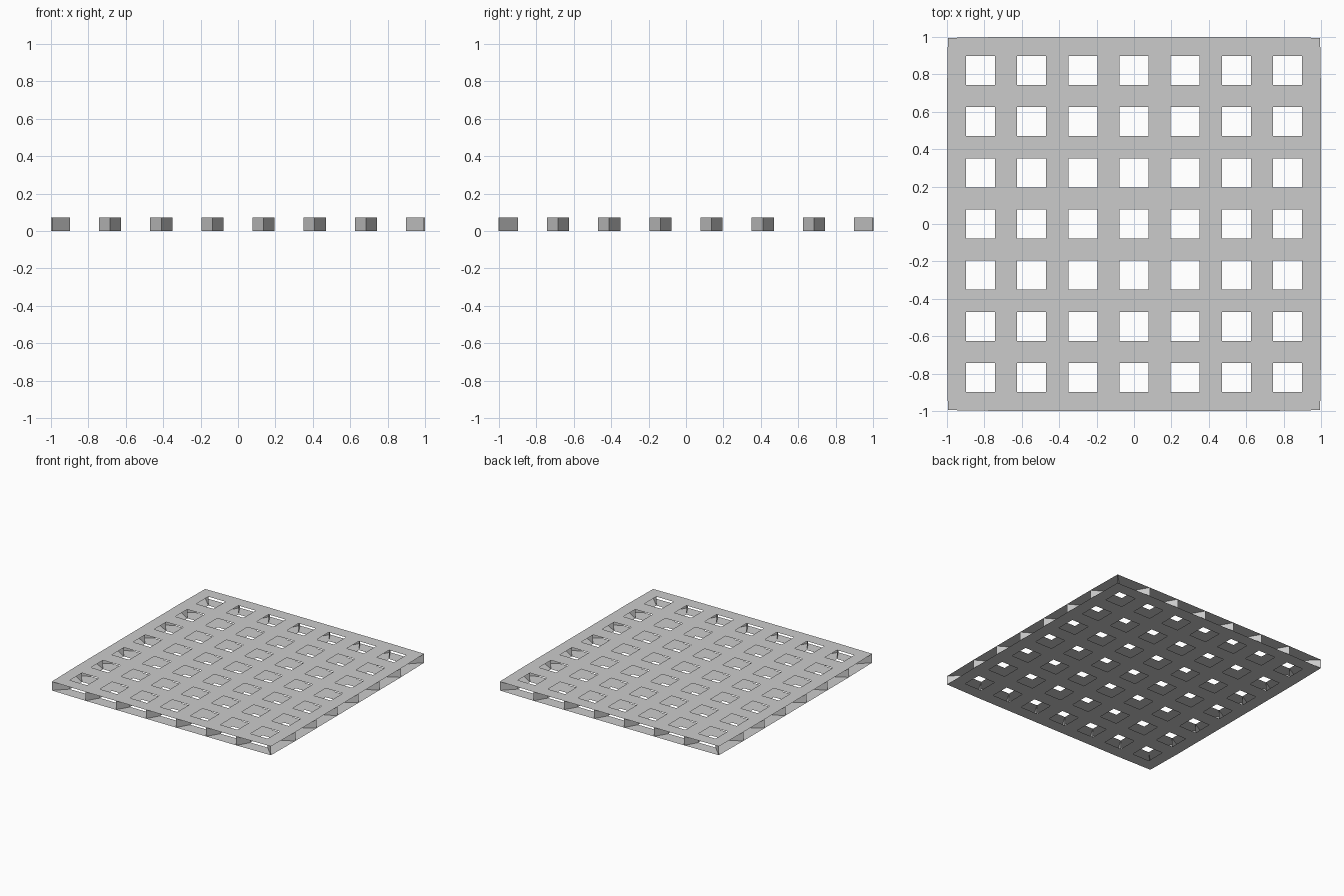
import bpy, bmesh

if "Cube" in bpy.data.objects:
    bpy.data.objects.remove(bpy.data.objects["Cube"])

N = 7            # cells per side
PITCH = 0.2735   # spacing of the openings
HALF = 0.0775    # half width of an opening
H = 0.073        # panel height


def line(i):
    """Cell boundary position; the rim lines sit on the outside edge."""
    return -1.0 if i == 0 else 1.0 if i == N else (i - N / 2) * PITCH


def node(i, j):
    x, y = line(i), line(j)
    if i in (0, N) and j in (0, N):      # corners pulled in very slightly
        x, y = x * 0.995, y * 0.995
    return x, y


def make_object(name, quads):
    bm = bmesh.new()
    for q in quads:
        bm.faces.new([bm.verts.new(p) for p in q])
    bmesh.ops.remove_doubles(bm, verts=bm.verts, dist=0.0005)
    mesh = bpy.data.meshes.new(name)
    bm.to_mesh(mesh)
    bm.free()
    obj = bpy.data.objects.new(name, mesh)
    bpy.context.collection.objects.link(obj)
    return obj


top, bottom, walls, done = [], [], [], set()
for i in range(N):
    for j in range(N):
        cx, cy = (i - (N - 1) / 2) * PITCH, (j - (N - 1) / 2) * PITCH
        ids = [(i, j), (i + 1, j), (i + 1, j + 1), (i, j + 1)]
        outer = [node(*k) for k in ids]
        inner = [(cx + sx * HALF, cy + sy * HALF)
                 for sx, sy in ((-1, -1), (1, -1), (1, 1), (-1, 1))]
        on_rim = [j == 0, i == N - 1, j == N - 1, i == 0]
        for k in range(4):
            n = (k + 1) % 4
            # square frame around each opening, in both sheets
            ring = [outer[k], outer[n], inner[n], inner[k]]
            top.append([(x, y, H) for x, y in ring])
            bottom.append([(x, y, 0) for x, y in reversed(ring)])
            # slanted walls from the opening corners out to the rim
            if on_rim[k]:
                for a, b, c in ((outer[k], inner[k], k), (inner[n], outer[n], n)):
                    if (i, j, c) not in done:
                        done.add((i, j, c))
                        walls.append([(*a, 0), (*b, 0), (*b, H), (*a, H)])

make_object("top_sheet", top)
make_object("bottom_sheet", bottom)
make_object("rim_walls", walls)
